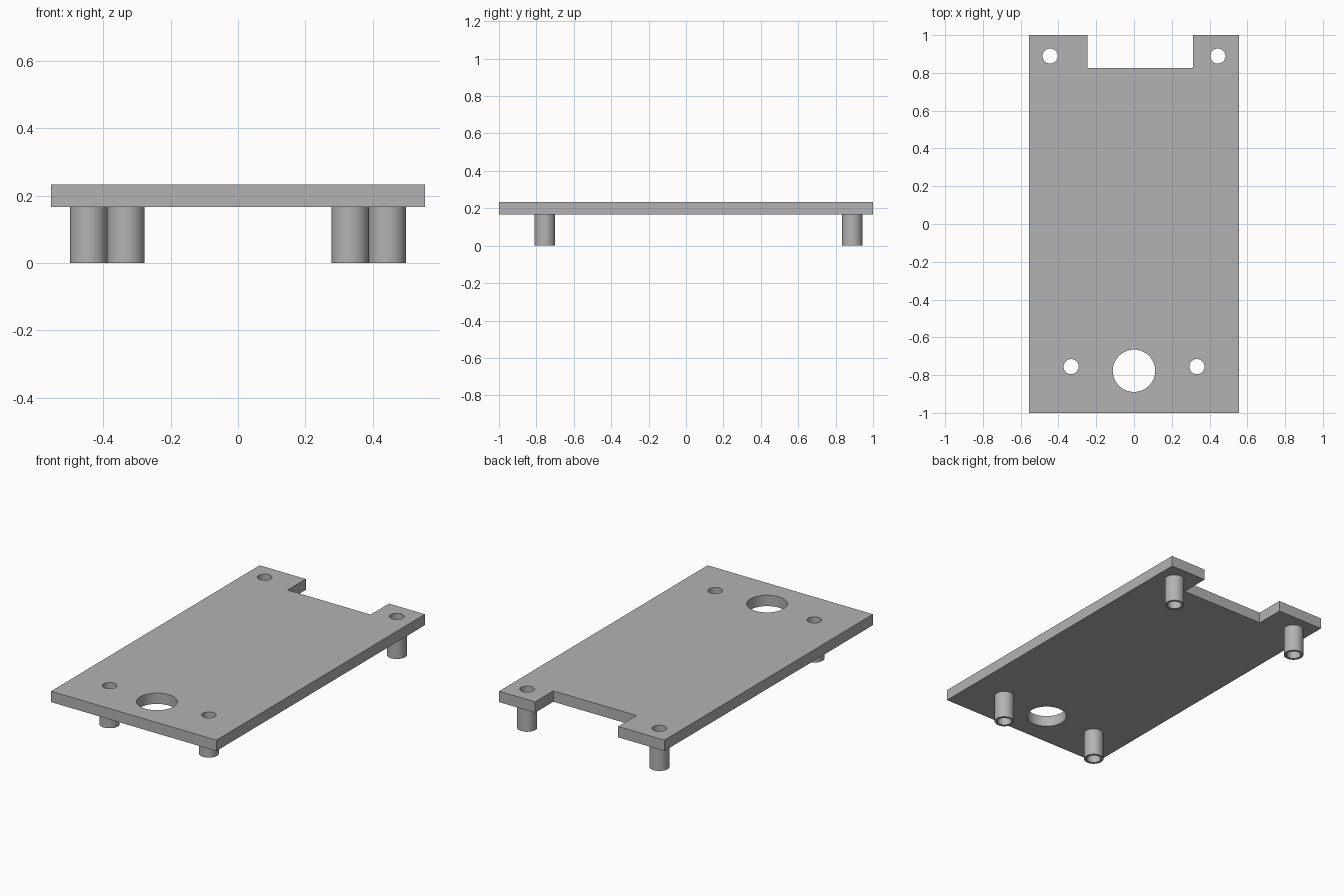
import bpy
import bmesh
from math import cos, sin, tau, radians

cube = bpy.data.objects.get("Cube")
if cube:
    bpy.data.objects.remove(cube, do_unlink=True)

grey = bpy.data.materials.new("plain grey")
grey.use_nodes = True
colour = (0.45, 0.45, 0.45, 1)
grey.diffuse_color = colour
grey.node_tree.nodes["Principled BSDF"].inputs["Base Color"].default_value = colour

PLATE_BOTTOM, PLATE_TOP = 0.167, 0.233
HALF_WIDTH = 0.555
BORE, POST_RADIUS = 0.04, 0.0555


def circle(x, y, radius, sides=64):
    return [(x + radius * cos(tau * i / sides), y + radius * sin(tau * i / sides))
            for i in range(sides)]


def extruded(name, loops, bottom, top):
    """Solid from an outer loop and hole loops, extruded upwards."""
    curve = bpy.data.curves.new(name, "CURVE")
    curve.dimensions = "2D"
    curve.fill_mode = "BOTH"
    curve.extrude = (top - bottom) / 2
    for loop in loops:
        spline = curve.splines.new("POLY")
        spline.points.add(len(loop) - 1)
        for point, (x, y) in zip(spline.points, loop):
            point.co = (x, y, 0, 1)
        spline.use_cyclic_u = True
    source = bpy.data.objects.new(name + " profile", curve)
    bpy.context.collection.objects.link(source)
    bpy.context.view_layer.update()
    mesh = bpy.data.meshes.new_from_object(
        source.evaluated_get(bpy.context.evaluated_depsgraph_get()))
    bpy.data.objects.remove(source, do_unlink=True)

    # Weld caps to walls and lift into place
    bm = bmesh.new()
    bm.from_mesh(mesh)
    bmesh.ops.remove_doubles(bm, verts=bm.verts, dist=0.0001)
    bmesh.ops.recalc_face_normals(bm, faces=bm.faces)
    bmesh.ops.translate(bm, verts=bm.verts, vec=(0, 0, (bottom + top) / 2))
    bm.to_mesh(mesh)
    bm.free()

    mesh.name = name
    mesh.materials.clear()
    mesh.materials.append(grey)
    obj = bpy.data.objects.new(name, mesh)
    bpy.context.collection.objects.link(obj)
    bpy.ops.object.select_all(action="DESELECT")
    obj.select_set(True)
    bpy.context.view_layer.objects.active = obj
    bpy.ops.object.shade_smooth_by_angle(angle=radians(30))
    return obj


posts = {}
for side, sign in (("left", 1), ("right", -1)):
    posts["front_" + side + "_standoff"] = (sign * 0.333, -0.755)
    posts["back_" + side + "_standoff"] = (sign * 0.444, 0.889)

# Plate with a notch in the back edge, screw holes and a large round opening
outline = [(-HALF_WIDTH, -1), (HALF_WIDTH, -1), (HALF_WIDTH, 1), (0.313, 1),
           (0.313, 0.825), (-0.245, 0.825), (-0.245, 1), (-HALF_WIDTH, 1)]
holes = [circle(x, y, BORE) for x, y in posts.values()]
opening = circle(0, -0.777, 0.112)
extruded("mounting_plate", [outline, opening] + holes, PLATE_BOTTOM, PLATE_TOP)

# Hollow standoffs under the screw holes
for name, (x, y) in posts.items():
    extruded(name, [circle(x, y, POST_RADIUS), circle(x, y, BORE)], 0, PLATE_BOTTOM)
